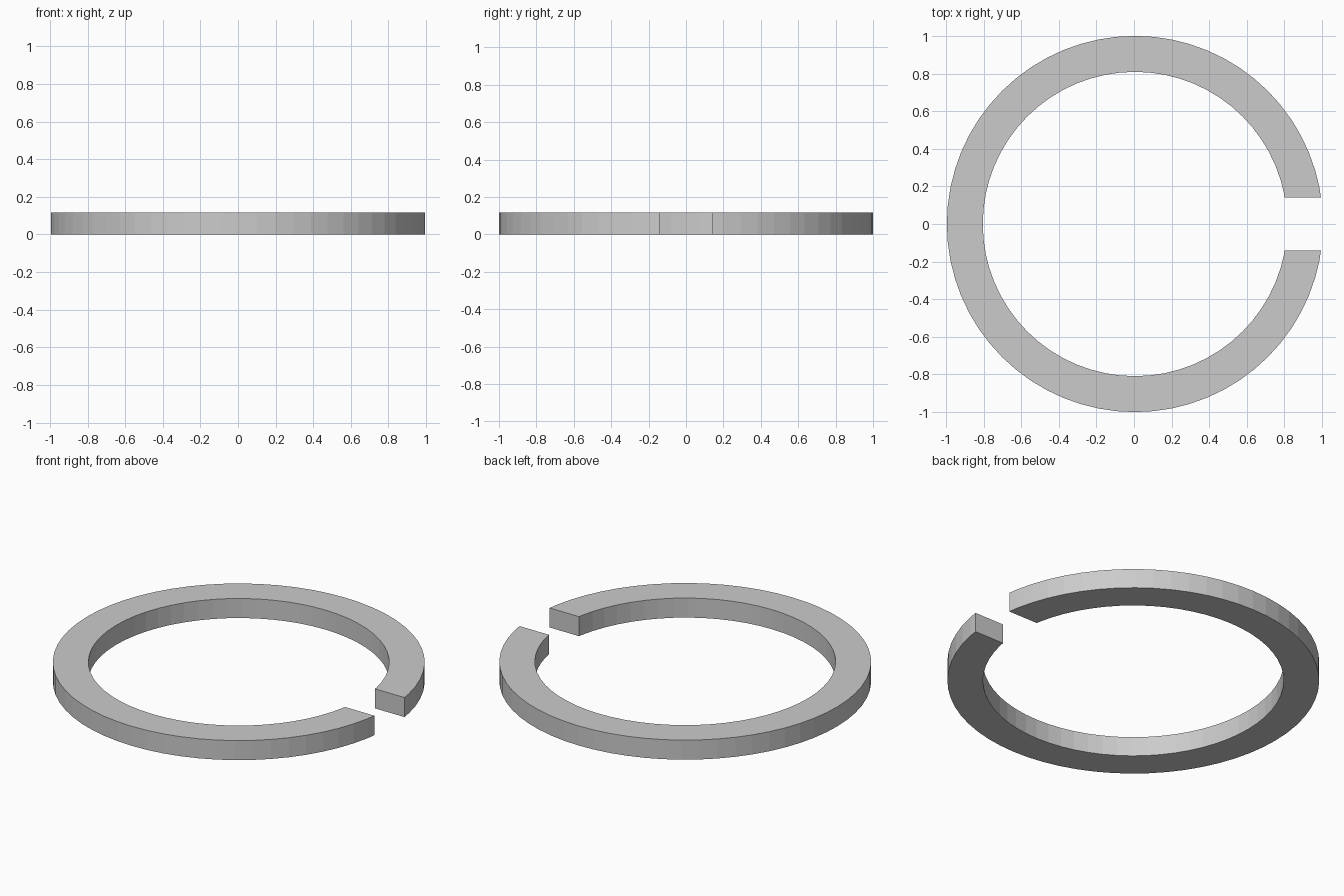
import bpy, bmesh, math

if "Cube" in bpy.data.objects:
    bpy.data.objects.remove(bpy.data.objects["Cube"])

SEGMENTS = 64
OUTER, INNER = 1.0, 0.809
HEIGHT = 0.116
GAP = 0.141          # half width of the parallel-sided slot
CENTRE_X = 0.005


def arc(radius):
    """Faceted open circle, with its ends trimmed on the chords at y = +-GAP."""
    step = 2 * math.pi / SEGMENTS
    pts = [(radius * math.cos(i * step), radius * math.sin(i * step))
           for i in range(1, SEGMENTS)]
    (x0, y0), (x1, y1) = pts[0], pts[1]
    x = x0 + (x1 - x0) * (GAP - y0) / (y1 - y0)
    pts[0], pts[-1] = (x, GAP), (x, -GAP)
    return pts


# Flat C-shaped band
bm = bmesh.new()
outer, inner = [[bm.verts.new((x + CENTRE_X, y, 0)) for x, y in arc(r)]
                for r in (OUTER, INNER)]
for i in range(len(outer) - 1):
    bm.faces.new((outer[i], outer[i + 1], inner[i + 1], inner[i]))

# Thickness
top = bmesh.ops.extrude_face_region(bm, geom=bm.faces[:])["geom"]
bmesh.ops.translate(bm, vec=(0, 0, HEIGHT),
                    verts=[g for g in top if isinstance(g, bmesh.types.BMVert)])
bmesh.ops.recalc_face_normals(bm, faces=bm.faces[:])

mesh = bpy.data.meshes.new("split_ring")
bm.to_mesh(mesh)
bm.free()
ring = bpy.data.objects.new("split_ring", mesh)
bpy.context.collection.objects.link(ring)
